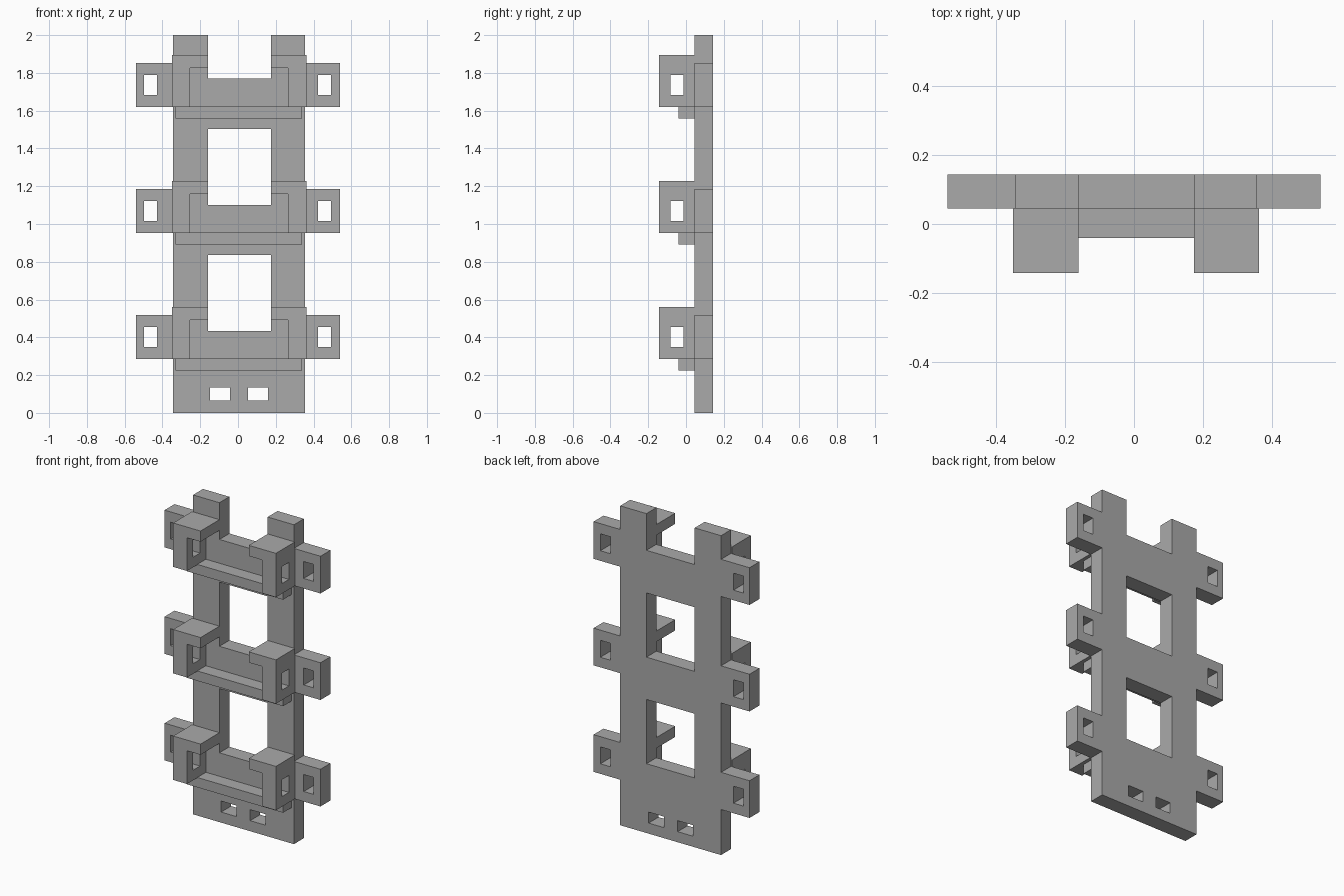
import bpy, bmesh, math
from mathutils import Matrix, Vector

cube = bpy.data.objects.get("Cube")
if cube:
    bpy.data.objects.remove(cube, do_unlink=True)

grey = bpy.data.materials.new("plain grey")
grey.use_nodes = True
colour = (0.4, 0.4, 0.4, 1)
grey.diffuse_color = colour
grey.node_tree.nodes["Principled BSDF"].inputs["Base Color"].default_value = colour


def rect(a0, a1, z0, z1):
    return [(a0, z0), (a1, z0), (a1, z1), (a0, z1)]


def slab(name, loops, start, end, axis):
    """Extrude an outline with holes along y or x, from start to end."""
    curve = bpy.data.curves.new(name, "CURVE")
    curve.dimensions = "2D"
    curve.fill_mode = "BOTH"
    curve.extrude = (end - start) / 2
    for loop in loops:
        spline = curve.splines.new("POLY")
        spline.points.add(len(loop) - 1)
        for point, (a, z) in zip(spline.points, loop):
            point.co = (a, z, 0, 1)
        spline.use_cyclic_u = True
    helper = bpy.data.objects.new(name + " outline", curve)
    bpy.context.collection.objects.link(helper)
    bpy.context.view_layer.update()
    graph = bpy.context.evaluated_depsgraph_get()
    mesh = bpy.data.meshes.new_from_object(helper.evaluated_get(graph))
    bpy.data.objects.remove(helper, do_unlink=True)
    bpy.data.curves.remove(curve)

    # Stand the outline up, then clean the mesh
    middle = (start + end) / 2
    turn = Matrix.Rotation(math.pi / 2, 4, "X")
    shift = Vector((0, middle, 0))
    if axis == "x":
        turn = Matrix.Rotation(math.pi / 2, 4, "Z") @ turn
        shift = Vector((middle, 0, 0))
    mesh.transform(Matrix.Translation(shift) @ turn)
    bm = bmesh.new()
    bm.from_mesh(mesh)
    bmesh.ops.remove_doubles(bm, verts=bm.verts, dist=0.0001)
    bmesh.ops.dissolve_limit(bm, angle_limit=0.01, verts=bm.verts, edges=bm.edges)
    bmesh.ops.recalc_face_normals(bm, faces=bm.faces)
    for face in bm.faces:
        face.smooth = False
    bm.to_mesh(mesh)
    bm.free()
    mesh.name = name
    mesh.materials.clear()
    mesh.materials.append(grey)
    obj = bpy.data.objects.new(name, mesh)
    bpy.context.collection.objects.link(obj)
    return obj


STEP = 0.667                      # spacing of the three rungs
LEVELS = [i * STEP for i in range(3)]
LEFT, RIGHT = -0.343, 0.356       # rail outer edges
IN_L, IN_R = -0.16, 0.174         # rail inner edges
FRONT, BACK = 0.045, 0.143        # plate thickness
EAR_Z = (0.285, 0.518)
HOLE_Z = (0.348, 0.454)

# Back plate: rails, rungs and ears as one outline, open at the top
right_side, left_side = [], []
for z in LEVELS:
    lo, hi = EAR_Z[0] + z, EAR_Z[1] + z
    right_side += [(RIGHT, lo), (0.54, lo), (0.54, hi), (RIGHT, hi)]
    left_side += [(LEFT, lo), (-0.54, lo), (-0.54, hi), (LEFT, hi)]
notch = [(RIGHT, 2), (IN_R, 2), (IN_R, 1.77), (IN_L, 1.77), (IN_L, 2), (LEFT, 2)]
outline = [(LEFT, 0), (RIGHT, 0)] + right_side + notch + left_side[::-1]
holes = [rect(-0.148, -0.042, 0.066, 0.135), rect(0.053, 0.159, 0.066, 0.135)]
for z in LEVELS:
    for a, b in ((-0.498, -0.429), (0.424, 0.493)):
        holes.append(rect(a, b, HOLE_Z[0] + z, HOLE_Z[1] + z))
for z in LEVELS[:2]:
    holes.append(rect(IN_L, IN_R, 0.434 + z, 0.836 + z))
slab("back_plate", [outline] + holes, FRONT, BACK, "y")

# Each rung carries a lip and two pierced hook brackets
for i, z in enumerate(LEVELS, 1):
    slab(f"lip_{i}", [rect(-0.33, 0.34, 0.225 + z, 0.287 + z)], -0.04, FRONT, "y")
    wall = [rect(-0.142, FRONT, EAR_Z[0] + z, 0.56 + z),
            rect(-0.082, -0.013, HOLE_Z[0] + z, HOLE_Z[1] + z)]
    slab(f"right_bracket_wall_{i}", wall, -0.35, -0.254, "x")
    slab(f"left_bracket_wall_{i}", wall, 0.265, 0.362, "x")
    for side, a, b in (("right", -0.254, IN_L), ("left", IN_R, 0.265)):
        slab(f"{side}_bracket_cap_{i}", [rect(a, b, 0.493 + z, 0.56 + z)],
             -0.142, FRONT, "y")
